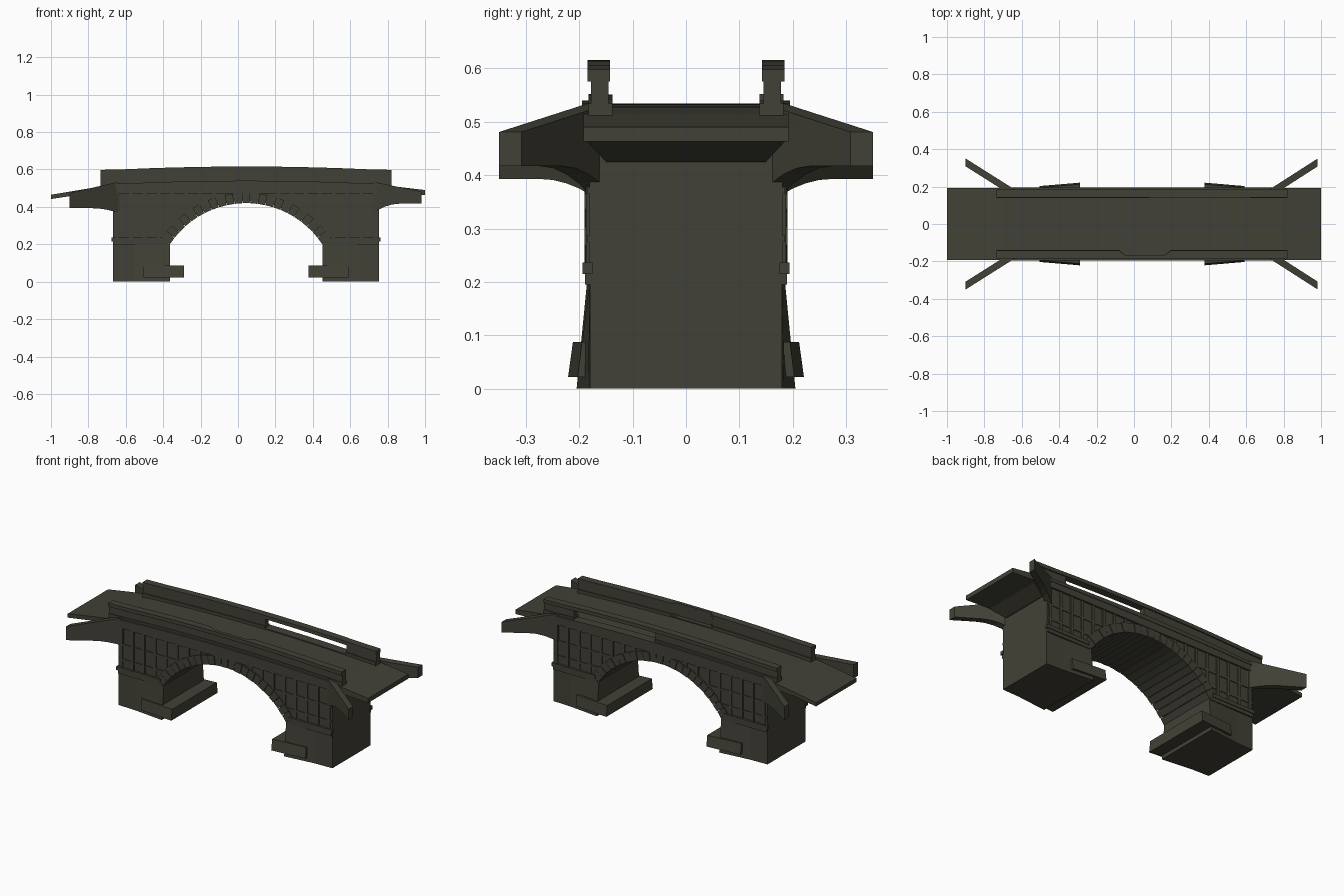
import bpy, bmesh, math

if "Cube" in bpy.data.objects:
    bpy.data.objects.remove(bpy.data.objects["Cube"])

stone = bpy.data.materials.new("dark olive stone")
stone.use_nodes = True
COLOUR = (0.055, 0.053, 0.038, 1)
stone.diffuse_color = COLOUR
stone.node_tree.nodes["Principled BSDF"].inputs["Base Color"].default_value = COLOUR

CX = 0.043           # middle of the arch
HALF = 0.712         # half length of the masonry
SPAN = 0.4075        # half span of the arch
R, CZ = 0.487, -0.067  # arch radius and centre height
RING = 0.055         # arch ring thickness
SIDES = (("right", -1), ("left", 1))
FACES = (("front", -1), ("back", 1))


def finish(bm, name):
    bmesh.ops.recalc_face_normals(bm, faces=bm.faces)
    mesh = bpy.data.meshes.new(name)
    bm.to_mesh(mesh)
    bm.free()
    mesh.materials.append(stone)
    obj = bpy.data.objects.new(name, mesh)
    bpy.context.collection.objects.link(obj)
    return obj


def add_loft(bm, sections):
    """Skin a row of (x, [(y, z), ...]) sections and cap both ends."""
    rings = [[bm.verts.new((x, y, z)) for y, z in pts] for x, pts in sections]
    n = len(rings[0])
    for a, b in zip(rings, rings[1:]):
        for i in range(n):
            j = (i + 1) % n
            bm.faces.new((a[i], a[j], b[j], b[i]))
    bm.faces.new(rings[0])
    bm.faces.new(rings[-1])


def loft(name, sections):
    bm = bmesh.new()
    add_loft(bm, sections)
    return finish(bm, name)


def rect(y0, y1, z0, z1):
    return [(y0, z0), (y1, z0), (y1, z1), (y0, z1)]


def taper(bottom, top, z0, z1):
    return [(-bottom, z0), (bottom, z0), (top, z1), (-top, z1)]


def add_box(bm, x0, x1, y0, y1, z0, z1):
    add_loft(bm, [(x0, rect(y0, y1, z0, z1)), (x1, rect(y0, y1, z0, z1))])


def camber(x):
    """Gentle rise of the roadway, zero at the ends of the masonry."""
    return 0.018 * max(0, 1 - ((x - CX) / HALF) ** 2)


def steps(x0, x1, n=12):
    return [x0 + (x1 - x0) * i / n for i in range(n + 1)]


def extrados(z):
    return math.sqrt(max(0, (R + RING) ** 2 - (z - CZ) ** 2))


# Spandrel walls and barrel fill, one arched profile pushed through the depth
bm = bmesh.new()
r = R + 0.012
a0 = math.asin((0.2 - CZ) / r)
arc = [a0 + (math.pi - 2 * a0) * i / 24 for i in range(25)]
outline = [(CX + HALF, 0.2)] + [(CX + r * math.cos(a), CZ + r * math.sin(a)) for a in arc]
outline += [(CX - HALF, 0.2), (CX - HALF, 0.485), (CX + HALF, 0.485)]
face = bm.faces.new([bm.verts.new((x, -0.181, z)) for x, z in outline])
new = bmesh.ops.extrude_face_region(bm, geom=[face])["geom"]
bmesh.ops.translate(bm, vec=(0, 0.362, 0), verts=[v for v in new if isinstance(v, bmesh.types.BMVert)])
finish(bm, "spandrel_walls")

# Arch ring of separate wedge stones running through the whole depth
bm = bmesh.new()
COUNT = 23
start = math.asin((0.2 - CZ) / R)
pitch = (math.pi - 2 * start) / COUNT
for i in range(COUNT):
    a, b = start + pitch * (i + 0.03), start + pitch * (i + 0.97)
    deep = 0.19 if i % 2 else 0.188
    wedge = [(R, a), (R + RING, a), (R + RING, b), (R, b)]
    ends = [[bm.verts.new((CX + q * math.cos(t), y, CZ + q * math.sin(t))) for q, t in wedge]
            for y in (-deep, deep)]
    for k in range(4):
        m = (k + 1) % 4
        bm.faces.new((ends[0][k], ends[0][m], ends[1][m], ends[1][k]))
    for end in ends:
        bm.faces.new(end)
finish(bm, "arch_stones")

# Piers flare towards the water; footings run under the arch
for side, s in SIDES:
    loft(side + "_pier", [
        (CX + s * HALF, taper(0.18, 0.18, 0, 0.205)),
        (CX + s * 0.6, taper(0.184, 0.18, 0, 0.205)),
        (CX + s * SPAN, taper(0.205, 0.185, 0, 0.205))])
    loft(side + "_footing", [
        (CX + s * 0.548, taper(0.203, 0.195, 0.022, 0.087)),
        (CX + s * 0.333, taper(0.221, 0.212, 0.022, 0.087))])

# Facade ribs, courses and string bands
for end, f in FACES:
    def strip(bm, s, o0, o1, z0, z1, out):
        add_box(bm, *sorted((CX + s * o0, CX + s * o1)), *sorted((f * 0.175, f * out)), z0, z1)

    ribs, courses, bands = bmesh.new(), bmesh.new(), bmesh.new()
    for side, s in SIDES:
        for k in range(8):
            o = 0.69 - 0.074 * k
            top = CZ + math.sqrt(max(0, (R + RING) ** 2 - o * o))
            strip(ribs, s, o - 0.009, o + 0.009, max(0.2, top - 0.008), 0.485, 0.187)
        for z in (0.275, 0.365):
            strip(courses, s, extrados(z) - 0.01, HALF - 0.002, z, z + 0.012, 0.1855)
        strip(bands, s, SPAN + 0.02, HALF + 0.006, 0.215, 0.236, 0.194)
        strip(bands, s, SPAN + 0.01, HALF - 0.002, 0.195, 0.215, 0.189)
    finish(ribs, end + "_ribs")
    finish(courses, end + "_courses")
    finish(bands, end + "_string_bands")

    # Stepped cornice following the camber
    loft(end + "_cornice_lower", [(x, rect(f * 0.165, f * 0.19, 0.475, 0.492))
                                  for x in (CX - HALF - 0.006, CX + HALF + 0.006)])
    for label, out, z0, z1 in (("middle", 0.187, 0.488, 0.508), ("upper", 0.195, 0.505, 0.522)):
        loft(end + "_cornice_" + label, [
            (x, rect(f * 0.14, f * out, z0 + camber(x) * 0.6, z1 + camber(x)))
            for x in steps(CX - HALF - 0.02, CX + HALF + 0.02)])

# Road slab with sloping approaches
road = [(-1, 0.442, 0.465), (-0.85, 0.465, 0.49), (-0.7, 0.472, 0.514)]
road += [(x, 0.472, 0.516 + camber(x)) for x in steps(CX - HALF + 0.03, CX + HALF - 0.03)]
road += [(0.79, 0.472, 0.515), (1, 0.463, 0.49)]
loft("road_slab", [(x, rect(-0.192, 0.192, z0, z1)) for x, z0, z1 in road])

# Haunches under the approaches
for side, s in SIDES:
    loft(side + "_haunch", [
        (CX + s * (HALF - 0.01), rect(-0.15, 0.15, 0.425, 0.48)),
        (CX + s * (HALF + 0.01), rect(-0.15, 0.15, 0.425, 0.48)),
        (CX + s * (HALF + 0.09), rect(-0.185, 0.185, 0.463, 0.48))])


# Parapets: kerb, wall and coping
def rail(name, f, xs, inner, outer, z0, z1):
    loft(name, [(x, rect(f * inner(x), f * outer, z0 + camber(x), z1 + camber(x))) for x in xs])


LEFT, RIGHT = 0.82, -0.735
bay = [-0.08, -0.05, 0.165, 0.2]       # shallow bay in the front parapet
gap = (0.08, 0.62)                     # opening in the back parapet


def front_inner(y):
    return lambda x: 0.165 if -0.06 < x < 0.17 else y


front_xs = sorted([x for x in steps(RIGHT, LEFT) if not -0.1 < x < 0.22] + bay)
rail("front_kerb", -1, front_xs, front_inner(0.138), 0.183, 0.51, 0.534)
rail("front_wall", -1, front_xs, front_inner(0.145), 0.178, 0.515, 0.58)
rail("front_coping", -1, front_xs, front_inner(0.142), 0.185, 0.576, 0.598)
for label, x0, x1 in (("right", RIGHT, gap[0]), ("left", gap[1], LEFT)):
    rail("back_kerb_" + label, 1, steps(x0, x1, 5), lambda x: 0.138, 0.183, 0.51, 0.534)
    rail("back_wall_" + label, 1, steps(x0, x1, 5), lambda x: 0.145, 0.178, 0.515, 0.58)
rail("back_coping", 1, steps(RIGHT, LEFT), lambda x: 0.142, 0.185, 0.576, 0.598)

# Flared wing walls with curved undersides
for side, s, tip, low, high in (("right", -1, -0.9, 0.393, 0.475), ("left", 1, 0.982, 0.417, 0.481)):
    root = CX + s * (HALF - 0.035)
    for end, f in FACES:
        sections = []
        for t in (0, 0.12, 0.25, 0.4, 0.55, 1):
            x = root + (tip - root) * t
            drop = max(0, 1 - t / 0.55) ** 2
            y = 0.14 + 0.168 * t
            z0 = low - (low - 0.365) * drop
            z1 = 0.535 + (high - 0.535) * t
            sections.append((x, rect(f * y, f * (y + 0.042), z0, z1)))
        loft(end + "_" + side + "_wing_wall", sections)
